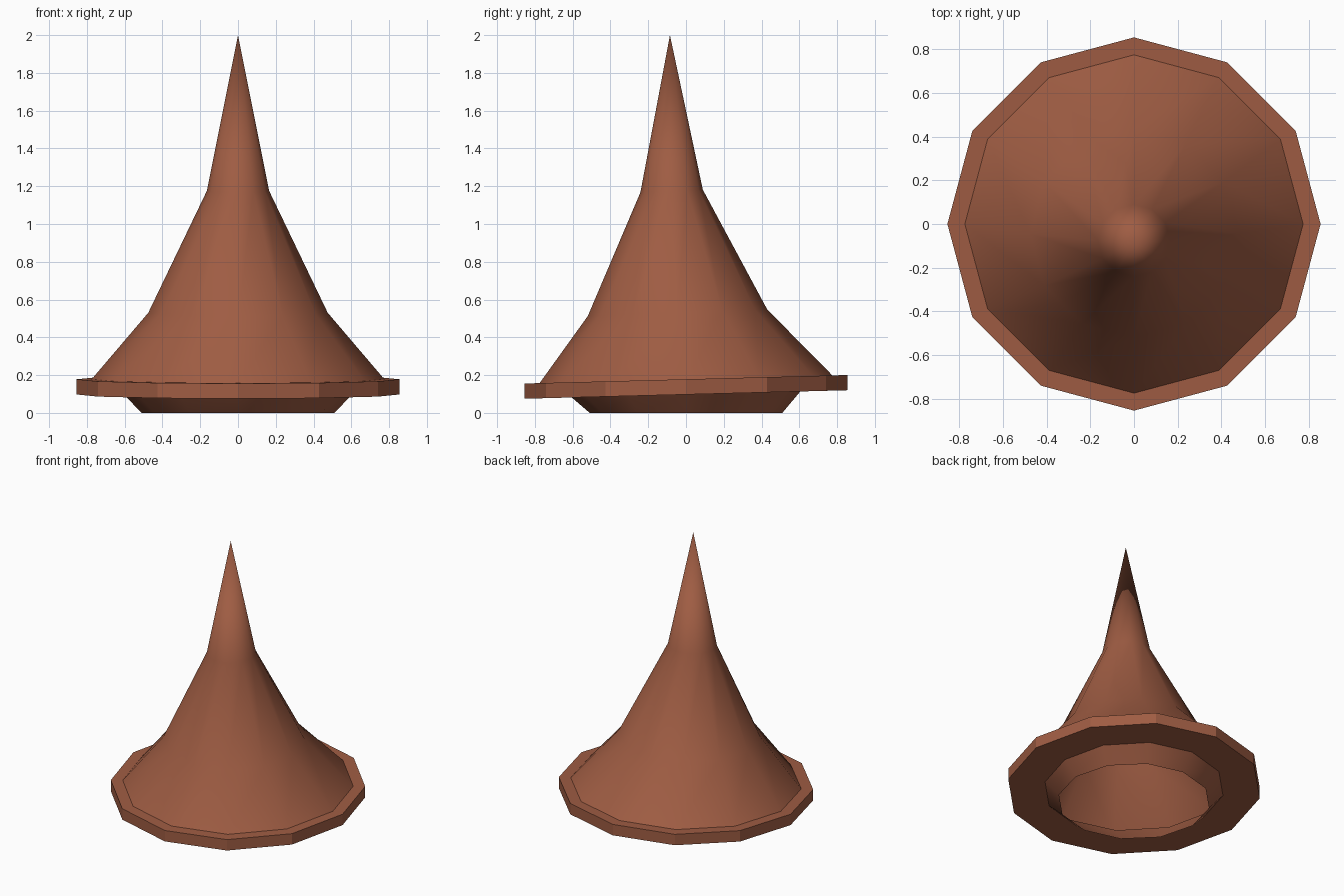
import bpy, bmesh, math

if "Cube" in bpy.data.objects:
    bpy.data.objects.remove(bpy.data.objects["Cube"])

SIDES = 12
clay = bpy.data.materials.new("reddish brown")
clay.diffuse_color = (0.345, 0.108, 0.056, 1)
clay.use_nodes = True
clay.node_tree.nodes["Principled BSDF"].inputs["Base Color"].default_value = clay.diffuse_color


def lathe(name, rings, smooth, closed=False):
    """Skin 12-sided rings (radius, height, y shift, tilt slope); radius 0 is a tip."""
    bm = bmesh.new()
    loops = []
    for r, z, cy, slope in rings:
        if r == 0:
            loops.append([bm.verts.new((0, cy, z))])
            continue
        loop = []
        for i in range(SIDES):
            a = 2 * math.pi * i / SIDES
            y = r * math.sin(a)
            loop.append(bm.verts.new((r * math.cos(a), cy + y, z + slope * y)))
        loops.append(loop)
    pairs = list(zip(loops, loops[1:]))
    if closed:
        pairs.append((loops[-1], loops[0]))
    for low, high in pairs:
        for i in range(SIDES):
            j = (i + 1) % SIDES
            if len(high) == 1:
                f = bm.faces.new((low[i], low[j], high[0]))
            else:
                f = bm.faces.new((low[i], low[j], high[j], high[i]))
            f.smooth = smooth
    me = bpy.data.meshes.new(name)
    bm.to_mesh(me)
    bm.free()
    me.materials.append(clay)
    ob = bpy.data.objects.new(name, me)
    bpy.context.collection.objects.link(ob)
    return ob


TILT = 0.0263

# Hollow, slightly leaning pointed cone
lathe("cone", [(0.775, 0.178, 0, TILT), (0.475, 0.53, -0.045, 0.037),
               (0.165, 1.175, -0.076, 0.04), (0, 2.0, -0.085, 0)], True)

# Tilted flat brim, open in the middle where the collar passes through
lathe("brim", [(0.605, 0.0975, 0, TILT), (0.855, 0.0975, 0, TILT),
               (0.855, 0.178, 0, TILT), (0.68, 0.178, 0, TILT)], False)

# Open flared collar that stands on the ground
lathe("collar", [(0.51, 0, 0, 0), (0.605, 0.0975, 0, TILT),
                 (0.68, 0.178, 0, TILT)], True)
